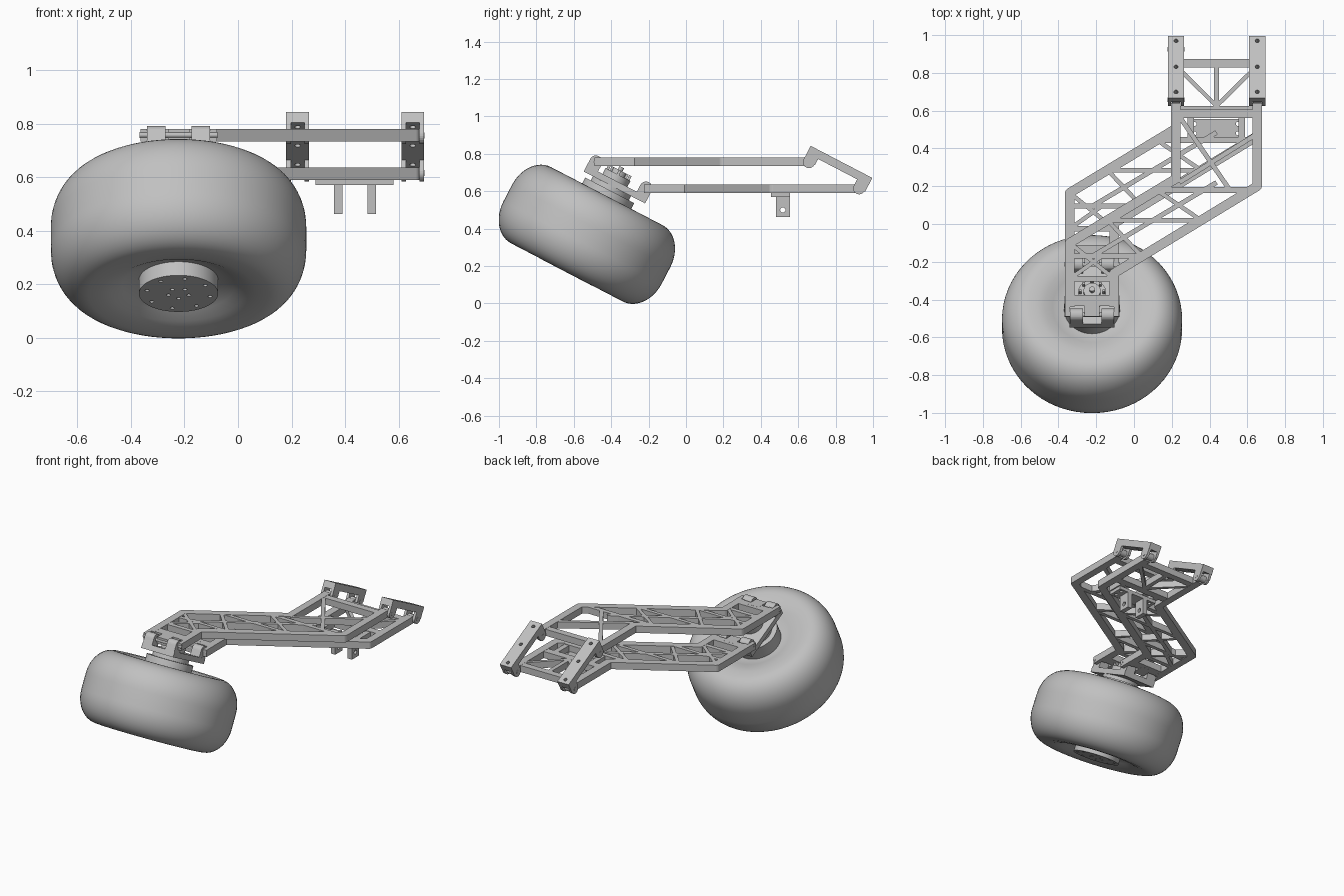
import bpy, bmesh, math
from mathutils import Matrix, Vector

cube = bpy.data.objects.get("Cube")
if cube:
    bpy.data.objects.remove(cube, do_unlink=True)

grey = bpy.data.materials.new("light_grey")
grey.use_nodes = True
GREY = (0.53, 0.53, 0.53, 1)
grey.diffuse_color = GREY
grey.node_tree.nodes["Principled BSDF"].inputs["Base Color"].default_value = GREY

# Tilted frame shared by the wheel, knuckle and chassis brackets
TILT = Matrix.Translation((-0.222, -0.53, 0.37)) @ Matrix.Rotation(math.radians(-27.5), 4, 'X')
FLAT = Matrix.Identity(4)
AXIS = {'X': Matrix.Rotation(math.pi / 2, 4, 'Y'), 'Z': FLAT}


def finish(name, bm, frame=FLAT):
    bmesh.ops.recalc_face_normals(bm, faces=bm.faces)
    mesh = bpy.data.meshes.new(name)
    bm.to_mesh(mesh)
    bm.free()
    obj = bpy.data.objects.new(name, mesh)
    obj.matrix_world = frame
    mesh.materials.append(grey)
    bpy.context.collection.objects.link(obj)
    return obj


def activate(obj):
    bpy.ops.object.select_all(action='DESELECT')
    obj.select_set(True)
    bpy.context.view_layer.objects.active = obj


def smooth(obj):
    activate(obj)
    bpy.ops.object.shade_smooth_by_angle(angle=math.radians(35))


def box(bm, x, y, z):
    size = [b - a for a, b in (x, y, z)]
    mid = [(a + b) / 2 for a, b in (x, y, z)]
    bmesh.ops.create_cube(bm, size=1, matrix=Matrix.Translation(mid) @ Matrix.Diagonal((*size, 1)))


def cyl(bm, centre, r, length, axis='Z', seg=24):
    bmesh.ops.create_cone(bm, cap_ends=True, segments=seg, radius1=r, radius2=r, depth=length,
                          matrix=Matrix.Translation(centre) @ AXIS[axis])


def bar(bm, p, q, width, z, height):
    p, q = Vector(p), Vector(q)
    d, mid = q - p, (p + q) / 2
    bmesh.ops.create_cube(bm, size=1, matrix=Matrix.Translation((mid.x, mid.y, z))
                          @ Matrix.Rotation(math.atan2(d.y, d.x), 4, 'Z')
                          @ Matrix.Diagonal((d.length, width, height, 1)))


def cut(obj, cutter_bm):
    cutter = finish("cutter", cutter_bm, obj.matrix_world.copy())
    cutter.hide_render = True
    mod = obj.modifiers.new("holes", 'BOOLEAN')
    mod.operation, mod.solver, mod.object = 'DIFFERENCE', 'EXACT', cutter
    activate(obj)
    bpy.ops.object.modifier_apply(modifier=mod.name)
    bpy.data.objects.remove(cutter, do_unlink=True)


# Tyre: lathed half profile, mirrored across the wheel plane
half = [(0.13, 0.17), (0.17, 0.178), (0.21, 0.197), (0.25, 0.217), (0.29, 0.227)]
for i in range(13):
    a = math.pi / 2 * (1 - i / 12)
    half.append((0.337 + 0.14 * math.cos(a), 0.05 + 0.18 * math.sin(a)))
profile = half + [(r, -h) for r, h in reversed(half)]
bm = bmesh.new()
verts = [bm.verts.new((r, 0, h)) for r, h in profile]
edges = [bm.edges.new((verts[i], verts[(i + 1) % len(verts)])) for i in range(len(verts))]
bmesh.ops.spin(bm, geom=verts + edges, axis=(0, 0, 1), cent=(0, 0, 0),
               angle=math.tau, steps=72, use_duplicate=False)
bmesh.ops.remove_doubles(bm, verts=bm.verts, dist=0.0001)
smooth(finish("tyre", bm, TILT))

# Hub with bolt holes in the outer cap
bm = bmesh.new()
cyl(bm, (0, 0, 0.017), 0.148, 0.496, seg=64)
hub = finish("wheel_hub", bm, TILT)
bm = bmesh.new()
for count, radius in ((8, 0.12), (5, 0.04)):
    for i in range(count):
        a = math.tau * (i + 0.25) / count
        cyl(bm, (radius * math.cos(a), radius * math.sin(a), -0.231), 0.008, 0.03, seg=12)
cut(hub, bm)
smooth(hub)

# Steering stack above the hub, with a small finned top
bm = bmesh.new()
for r, top in ((0.115, 0.3), (0.075, 0.36), (0.045, 0.385), (0.014, 0.405)):
    cyl(bm, (0, 0, top - 0.03), r, 0.06, seg=40)
for i in range(8):
    a = math.tau * i / 8
    x, y = 0.062 * math.cos(a), 0.062 * math.sin(a)
    box(bm, (x - 0.007, x + 0.007), (y - 0.007, y + 0.007), (0.35, 0.385))
smooth(finish("steering_stack", bm, TILT))

# Knuckle: plate with two clevis ears on each pivot line
bm = bmesh.new()
box(bm, (-0.12, 0.12), (-0.17, 0.2), (0.29, 0.325))
for x in (-0.083, 0.083):
    for y in (-0.136, 0.166):
        box(bm, (x - 0.034, x + 0.034), (y - 0.034, y + 0.034), (0.3, 0.366))
        cyl(bm, (x, y, 0.366), 0.034, 0.068, 'X')
for y in (-0.136, 0.166):
    cyl(bm, (0, y, 0.366), 0.012, 0.29, 'X')
finish("knuckle", bm, TILT)

# Chassis brackets: drilled plate, side ears and pivot pins at each end
for side, cx in (("right", 0.4445), ("left", 0.8745)):
    bm = bmesh.new()
    box(bm, (cx - 0.0425, cx + 0.0425), (0.843, 1.215), (0.928, 0.972))
    bracket = finish(side + "_chassis_bracket", bm, TILT)
    bm = bmesh.new()
    for y in (0.88, 1.03, 1.185):
        cyl(bm, (cx, y, 0.95), 0.011, 0.1, seg=16)
    cut(bracket, bm)
    bm = bmesh.new()
    for y in (0.875, 1.178):
        for x in (cx - 0.034, cx + 0.034):
            box(bm, (x - 0.0085, x + 0.0085), (y - 0.032, y + 0.036), (0.89, 0.93))
            cyl(bm, (x, y, 0.89), 0.032, 0.017, 'X')
        cyl(bm, (cx, y, 0.89), 0.012, 0.088, 'X')
    finish(side + "_bracket_ears", bm, TILT)


# Suspension arms: a skewed frame with rounded corners and thinner braces
def arm(name, dy, z, braces):
    bm = bmesh.new()
    w, h = 0.05, 0.046
    left = [(-0.34, -0.44), (-0.34, -0.1), (0.222, 0.24), (0.222, 0.64)]
    right = [(-0.105, -0.44), (-0.105, -0.26), (0.652, 0.2), (0.652, 0.64)]
    for rail in (left, right):
        rail = [(x, y + dy) for x, y in rail]
        for p, q in zip(rail, rail[1:]):
            bar(bm, p, q, w, z, h)
        for x, y in rail[1:3]:
            cyl(bm, (x, y, z), w / 2, h, seg=20)
        cyl(bm, (rail[3][0], rail[3][1] + 0.02, z), h / 2, w - 0.006, 'X')
    for x in (-0.352, -0.222, -0.092):
        bar(bm, (x, dy - 0.49), (x, dy - 0.4), 0.026 if x != -0.222 else 0.08, z, h)
    bar(bm, (-0.365, dy - 0.405), (-0.08, dy - 0.405), 0.06, z, h - 0.001)
    for p, q, width in braces:
        bar(bm, (p[0], p[1] + dy), (q[0], q[1] + dy), width, z, h - 0.002)
    return finish(name, bm)


shared = [
    # knuckle end cross bracing
    ((-0.34, -0.1), (-0.105, -0.29), 0.022), ((-0.34, -0.29), (-0.17, -0.17), 0.022),
    ((-0.34, -0.29), (-0.105, -0.29), 0.03), ((-0.34, -0.17), (0.04, -0.17), 0.025),
    # slanted middle span
    ((-0.22, -0.17), (0.437, 0.22), 0.025), ((-0.14, 0.02), (0.355, 0.02), 0.025),
    ((0.12, 0.18), (0.63, 0.18), 0.03), ((-0.14, 0.02), (0.04, -0.17), 0.022),
    ((0.12, 0.18), (0.355, 0.02), 0.022),
    # chassis end cross bar
    ((0.222, 0.585), (0.652, 0.585), 0.045),
]
arm("upper_arm", 0, 0.757, shared + [
    ((0.24, 0.57), (0.5, 0.19), 0.025), ((0.24, 0.22), (0.64, 0.47), 0.025)])
lower = arm("lower_arm", 0.265, 0.613, shared + [
    ((0.222, 0.335), (0.652, 0.335), 0.05), ((0.437, 0.335), (0.437, 0.585), 0.028),
    ((0.437, 0.36), (0.235, 0.56), 0.022), ((0.437, 0.36), (0.64, 0.56), 0.022)])

# Shock mount: drilled plate under the lower arm with two hanging tabs
bm = bmesh.new()
box(bm, (0.29, 0.58), (0.455, 0.555), (0.57, 0.593))
for x in (0.375, 0.5):
    box(bm, (x - 0.016, x + 0.016), (0.48, 0.555), (0.463, 0.575))
mount = finish("shock_mount", bm)
bm = bmesh.new()
cyl(bm, (0.437, 0.5175, 0.5), 0.014, 0.3, 'X', 16)
for x in (0.32, 0.55):
    for y in (0.48, 0.53):
        cyl(bm, (x, y, 0.58), 0.011, 0.1, seg=12)
cut(mount, bm)
# Rails joining the mount plate to the arm
bm = bmesh.new()
for x in (0.3, 0.57):
    bar(bm, (x, 0.455), (x, 0.6), 0.035, 0.612, 0.04)
finish("mount_rails", bm)
